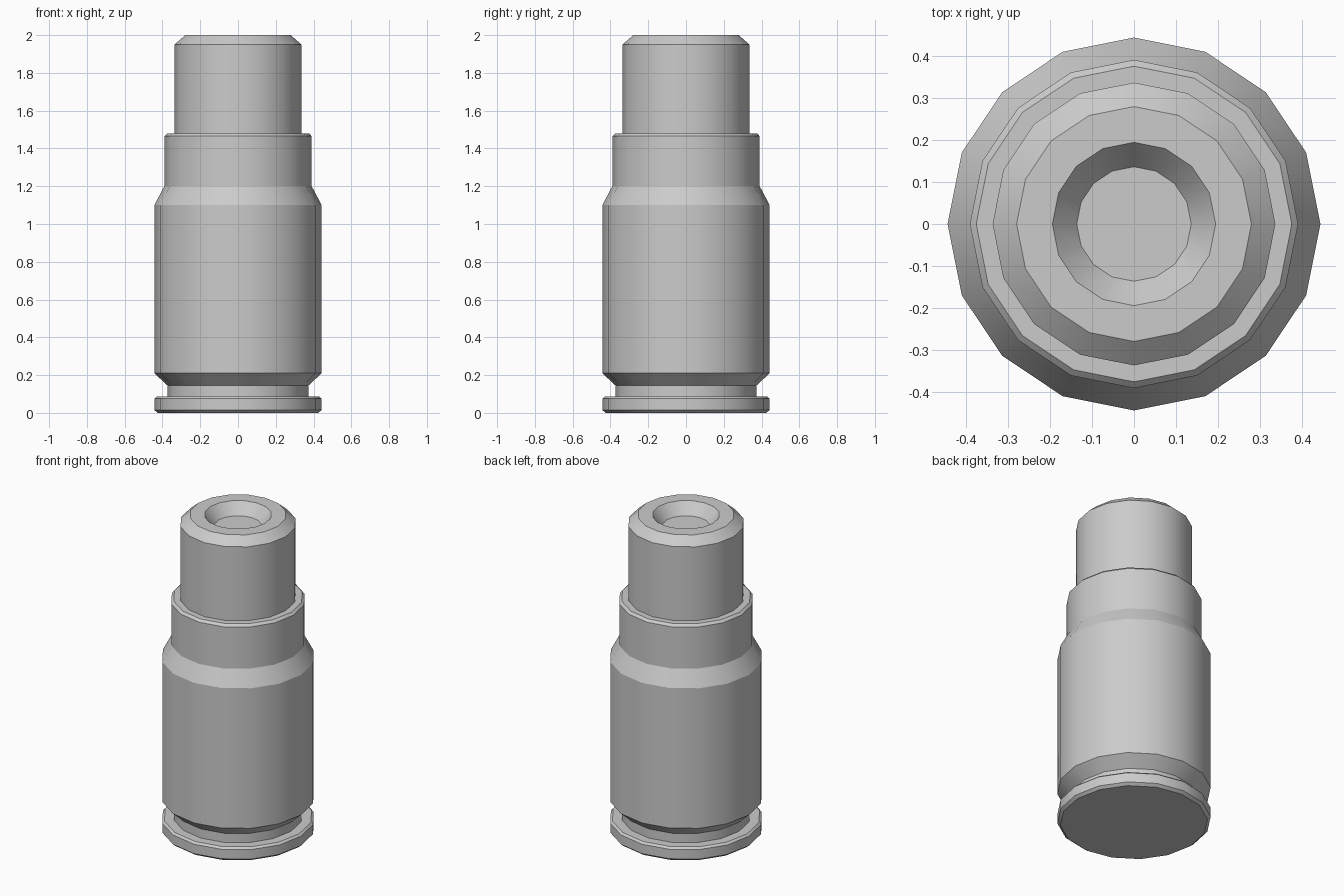
import bpy
import bmesh
from math import cos, sin, pi, radians

SIDES = 16

cube = bpy.data.objects.get("Cube")
if cube:
    bpy.data.objects.remove(cube, do_unlink=True)

# Single grey finish
grey = bpy.data.materials.new("light grey metal")
grey.use_nodes = True
colour = (0.6, 0.6, 0.6, 1)
grey.diffuse_color = colour
grey.node_tree.nodes["Principled BSDF"].inputs["Base Color"].default_value = colour


def lathe(name, profile, cap_start=False, cap_end=False):
    """Turn (radius, height) points into a ring-by-ring solid."""
    bm = bmesh.new()
    rings = [[bm.verts.new((r * cos(2 * pi * i / SIDES), r * sin(2 * pi * i / SIDES), z))
              for i in range(SIDES)] for r, z in profile]
    for low, high in zip(rings, rings[1:]):
        for i in range(SIDES):
            j = (i + 1) % SIDES
            bm.faces.new((low[i], low[j], high[j], high[i]))
    if cap_start:
        bm.faces.new(rings[0][::-1])
    if cap_end:
        bm.faces.new(rings[-1])
    mesh = bpy.data.meshes.new(name)
    bm.to_mesh(mesh)
    bm.free()
    mesh.materials.append(grey)
    obj = bpy.data.objects.new(name, mesh)
    bpy.context.collection.objects.link(obj)
    bpy.ops.object.select_all(action='DESELECT')
    obj.select_set(True)
    bpy.context.view_layer.objects.active = obj
    bpy.ops.object.shade_smooth_by_angle(angle=radians(25))
    return obj


# Casing: base rim, groove, body, shoulder and bevelled mouth
lathe("casing", [
    (0.425, 0), (0.443, 0.015), (0.443, 0.075), (0.43, 0.087),
    (0.373, 0.087), (0.373, 0.145), (0.443, 0.21), (0.443, 1.10),
    (0.39, 1.20), (0.39, 1.465), (0.375, 1.48), (0.336, 1.48),
], cap_start=True)

# Blunt tip with a shallow tapered hollow
lathe("hollow_tip", [
    (0.336, 1.48), (0.336, 1.95), (0.279, 2.0),
    (0.194, 2.0), (0.136, 1.93),
], cap_end=True)
